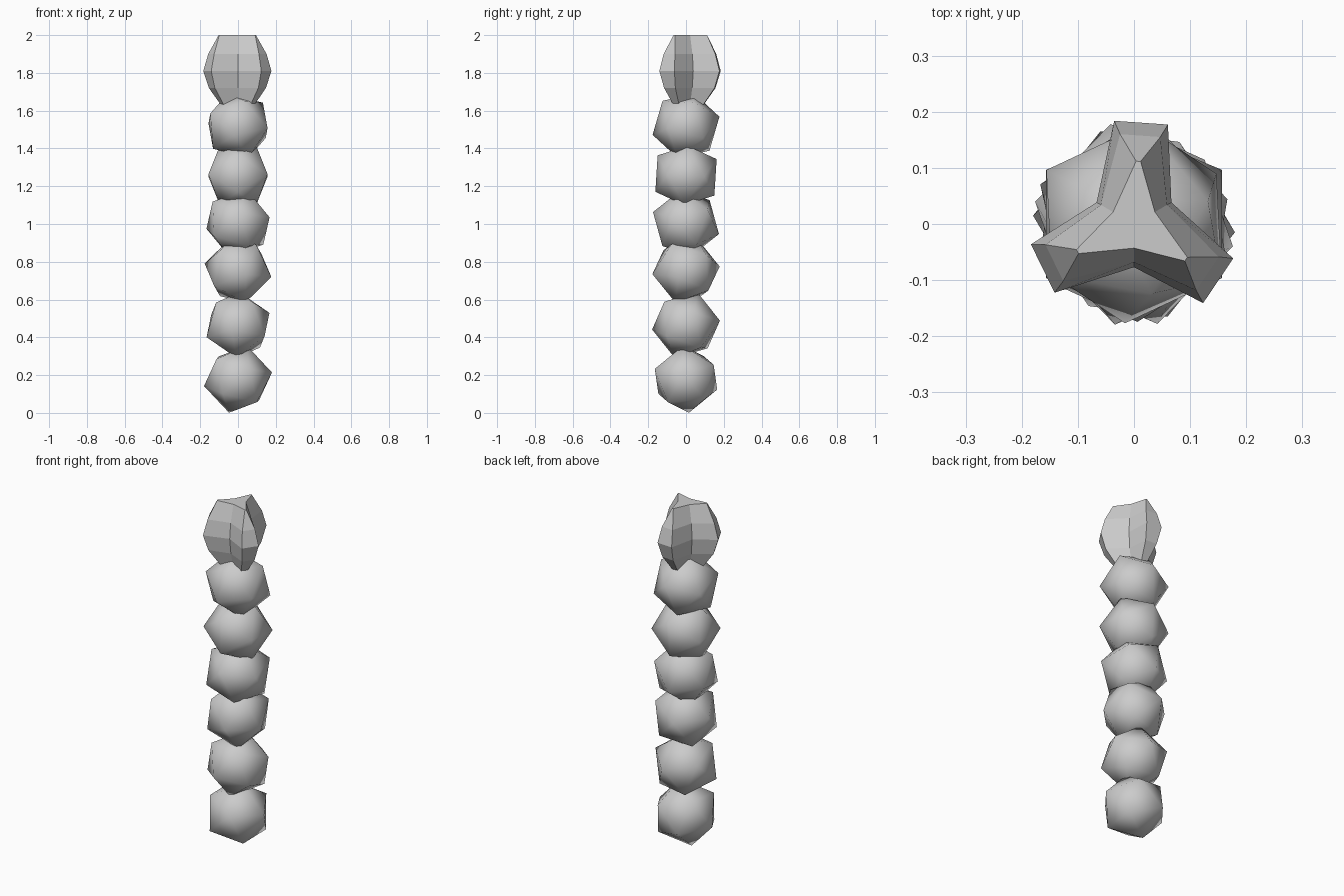
import bpy, bmesh, math
from mathutils import Vector, Matrix

if "Cube" in bpy.data.objects:
    bpy.data.objects.remove(bpy.data.objects["Cube"])


def frame(a, b):
    """Orthonormal frame whose first axis is a and whose plane holds b."""
    a = a.normalized()
    c = a.cross(b).normalized()
    return Matrix((a, c.cross(a), c)).transposed()


def finish(bm, name, smooth):
    bmesh.ops.recalc_face_normals(bm, faces=bm.faces)
    mesh = bpy.data.meshes.new(name)
    bm.to_mesh(mesh)
    bm.free()
    for p in mesh.polygons:
        p.use_smooth = smooth
    obj = bpy.data.objects.new(name, mesh)
    bpy.context.collection.objects.link(obj)
    return obj


def ball(name, z, a, b):
    """Smooth 20-sided ball turned so two neighbouring corners point to a and b."""
    bm = bmesh.new()
    bmesh.ops.create_icosphere(bm, subdivisions=1, radius=0.184)
    bm.verts.ensure_lookup_table()
    v = bm.verts[0]
    w = v.link_edges[0].other_vert(v)
    rot = frame(Vector(a), Vector(b)) @ frame(v.co, w.co).transposed()
    bmesh.ops.transform(bm, matrix=Matrix.Translation((0, 0, z)) @ rot.to_4x4(), verts=bm.verts)
    finish(bm, name, True)


# Stack of tilted balls: centre height, two corner directions
balls = [
    (0.178, (-.045, .015, -.167), (.093, -.09, -.125)),
    (0.465, (.168, .045, .065), (.03, .178, .022)),
    (0.755, (-.177, .04, .035), (-.04, .178, .02)),
    (1.005, (-.165, .07, -.03), (-.135, -.05, .11)),
    (1.257, (0, -.165, -.088), (0, -.14, .11)),
    (1.520, (.13, .04, .12), (.165, -.08, .01)),
]
for i, (z, a, b) in enumerate(balls):
    ball(f"stem_ball_{i + 1}", z, a, b)

# Three-lobed pod on top: height, lobe radius, half width of lobe, notch radius
rings = [
    (1.62, 0.085, 0.016, 0.040),
    (1.72, 0.154, 0.036, 0.066),
    (1.81, 0.181, 0.048, 0.077),
    (1.90, 0.158, 0.036, 0.068),
    (2.00, 0.112, 0.004, 0.043),
]
bm = bmesh.new()
loops = []
for z, r, w, notch in rings:
    loop = []
    for k in range(3):
        spin = Matrix.Rotation(math.radians(86 + 120 * k), 3, 'Z')
        gap = math.radians(150 + 120 * k)
        loop.append(bm.verts.new(spin @ Vector((r, -w, z))))
        loop.append(bm.verts.new(spin @ Vector((r, w, z))))
        loop.append(bm.verts.new((notch * math.cos(gap), notch * math.sin(gap), z)))
    loops.append(loop)
for lo, hi in zip(loops, loops[1:]):
    for i in range(9):
        j = (i + 1) % 9
        bm.faces.new((lo[i], lo[j], hi[j], hi[i]))
# Star-shaped caps: a centre triangle and three arms
for loop in (loops[0], loops[-1]):
    bm.faces.new((loop[2], loop[5], loop[8]))
    for k in range(3):
        bm.faces.new((loop[3 * k - 1], loop[3 * k], loop[3 * k + 1], loop[3 * k + 2]))
finish(bm, "lobed_pod", False)
